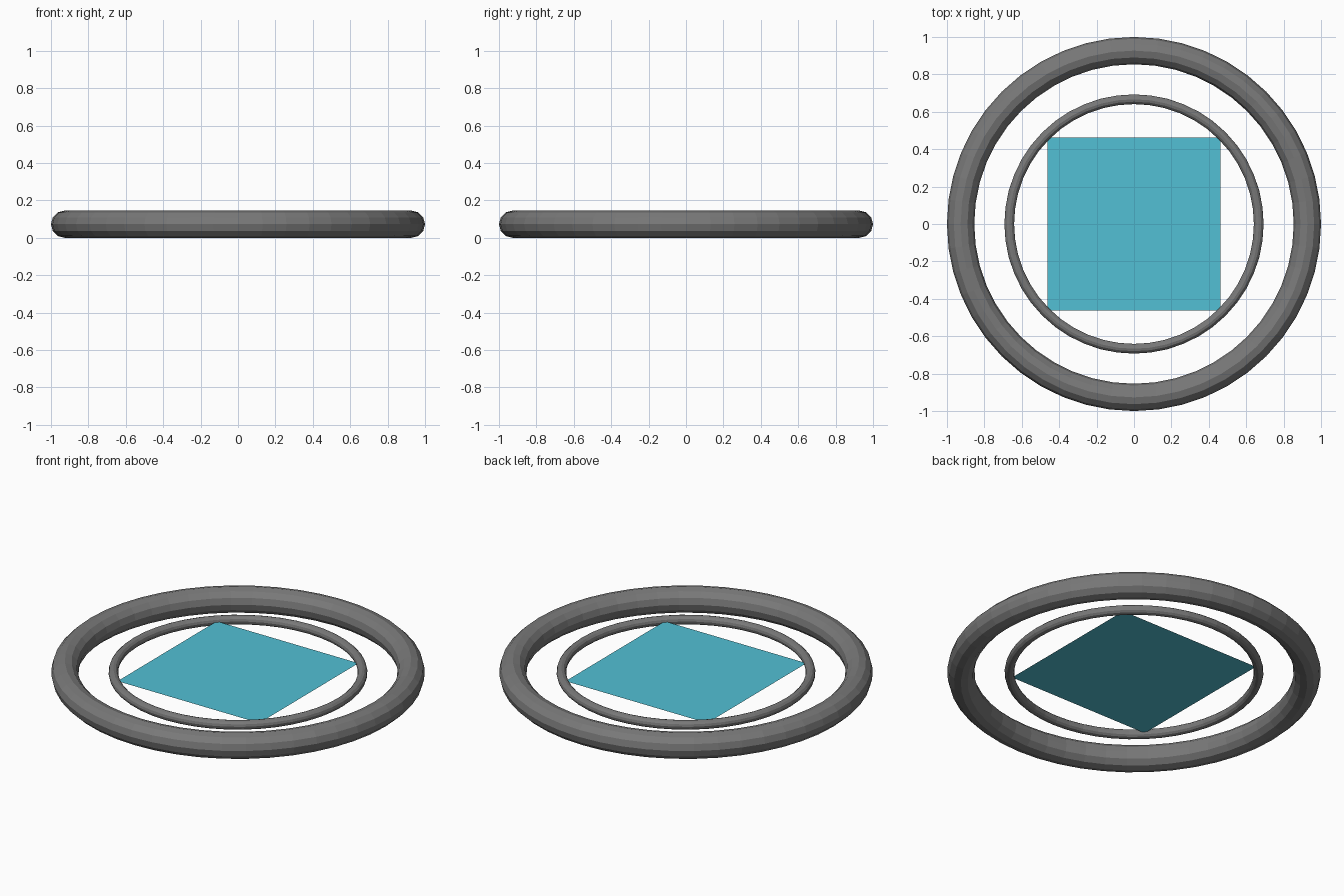
import bpy

# Remove the default cube
cube = bpy.data.objects.get("Cube")
if cube:
    bpy.data.objects.remove(cube, do_unlink=True)

MID_Z = 0.073


def make_material(name, rgb):
    mat = bpy.data.materials.new(name)
    mat.use_nodes = True
    colour = (*rgb, 1.0)
    mat.diffuse_color = colour
    mat.node_tree.nodes["Principled BSDF"].inputs["Base Color"].default_value = colour
    return mat


def finish(name, mat):
    obj = bpy.context.object
    obj.name = name
    obj.data.materials.append(mat)


def ring(name, major, minor, mat):
    bpy.ops.mesh.primitive_torus_add(
        major_radius=major, minor_radius=minor,
        major_segments=48, minor_segments=12, location=(0, 0, MID_Z))
    finish(name, mat)


grey = make_material("grey metal", (0.19, 0.19, 0.19))
cyan = make_material("cyan panel", (0.085, 0.53, 0.66))

# Two concentric rings
ring("outer_ring", 0.927, 0.073, grey)
ring("inner_ring", 0.667, 0.026, grey)

# Flat square panel whose corners meet the inner ring
bpy.ops.mesh.primitive_plane_add(size=0.926, location=(0, 0, MID_Z))
finish("centre_panel", cyan)
